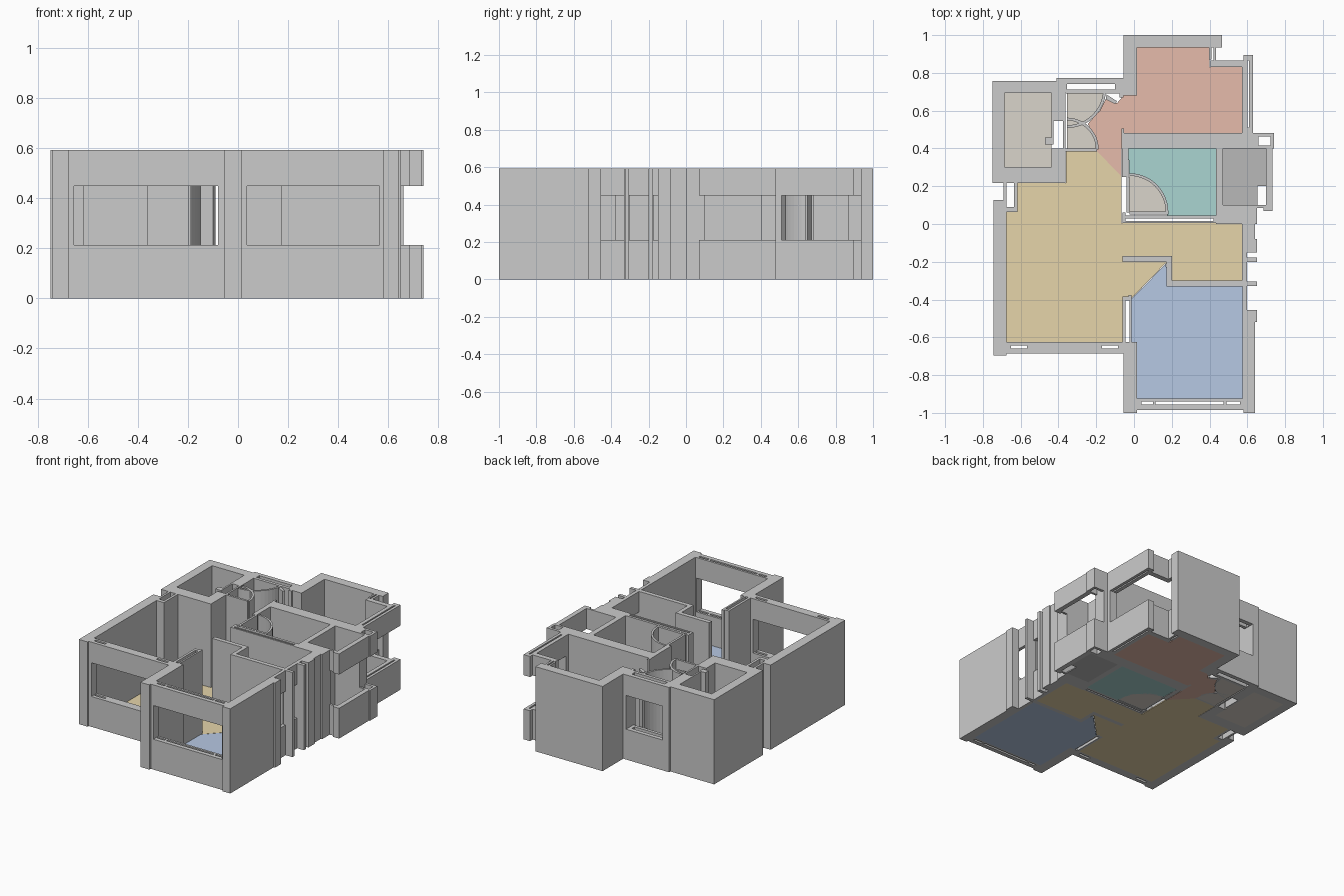
import bpy, bmesh, math

H, SILL, LINTEL = 0.592, 0.212, 0.448   # wall height, window opening bottom / top


def prism(bm, pts, z0, z1):
    """Extrude a plan outline from z0 to z1."""
    low = [bm.verts.new((x, y, z0)) for x, y in pts]
    top = [bm.verts.new((x, y, z1)) for x, y in pts]
    bm.faces.new(low[::-1])
    bm.faces.new(top)
    n = len(pts)
    for i in range(n):
        j = (i + 1) % n
        bm.faces.new((low[i], low[j], top[j], top[i]))


def rect(x0, x1, y0, y1):
    return [(x0, y0), (x1, y0), (x1, y1), (x0, y1)]


def arc(cx, cy, r, a0, a1, n=12):
    return [(cx + r * math.cos(math.radians(a0 + (a1 - a0) * i / n)),
             cy + r * math.sin(math.radians(a0 + (a1 - a0) * i / n))) for i in range(n + 1)]


def build(name, outlines, spans, color=None):
    bm = bmesh.new()
    for pts in outlines:
        for z0, z1 in spans:
            prism(bm, pts, z0, z1)
    bmesh.ops.recalc_face_normals(bm, faces=bm.faces)
    me = bpy.data.meshes.new(name)
    bm.to_mesh(me)
    bm.free()
    ob = bpy.data.objects.new(name, me)
    bpy.context.collection.objects.link(ob)
    if color:
        mat = bpy.data.materials.new(name + "_color")
        mat.diffuse_color = (*color, 1)
        me.materials.append(mat)
    return ob


def wall(name, *outlines):
    return build(name, outlines, [(0, H)])


def window(name, *outlines):
    return build(name, outlines, [(0, SILL), (LINTEL, H)])


def floor(name, pts, color):
    return build(name, [pts], [(0, 0.008)], color)


def slotted(x0, x1, y0, y1, s0, s1, slots):
    """Plan pieces of a sill running along x, with through slots between y = s0 and s1."""
    out = [rect(x0, x1, y0, s0), rect(x0, x1, s1, y1)]
    edge = x0
    for a, b in slots:
        out.append(rect(edge, a, s0, s1))
        edge = b
    out.append(rect(edge, x1, s0, s1))
    return out


# living room outer walls and front window
wall("living_left_wall", [(-0.743, -0.697), (-0.675, -0.697), (-0.675, 0.127), (-0.743, 0.127)])
wall("living_corner_frame", rect(-0.675, -0.655, -0.685, -0.625))
window("living_front_window",
       *slotted(-0.655, -0.08, -0.685, -0.625, -0.66, -0.643, [(-0.65, -0.567), (-0.17, -0.085)]))
wall("living_right_frame", rect(-0.08, -0.055, -0.685, -0.625))
# duct beside living room
wall("living_duct", rect(-0.69, -0.675, 0.063, 0.217), rect(-0.635, -0.617, 0.063, 0.217),
     rect(-0.675, -0.635, 0.063, 0.09))

# blue bedroom walls and front window
wall("bedroom_front_left_wall", rect(-0.055, 0.015, -1.0, -0.625), rect(0.015, 0.035, -0.985, -0.925))
window("bedroom_front_window",
       *slotted(0.035, 0.565, -0.985, -0.925, -0.955, -0.94, [(0.04, 0.1), (0.115, 0.475), (0.49, 0.56)]))
wall("bedroom_right_wall", [(0.58, -1.0), (0.64, -1.0), (0.64, -0.52), (0.65, -0.52), (0.65, -0.455),
                            (0.595, -0.455), (0.595, -0.52), (0.575, -0.52), (0.575, -0.925), (0.565, -0.925),
                            (0.565, -0.985), (0.58, -0.985)])
wall("bedroom_left_wall", rect(-0.062, -0.045, -0.625, -0.385), rect(-0.024, -0.012, -0.625, -0.4),
     rect(-0.045, -0.024, -0.405, -0.385), rect(-0.03, -0.012, -0.4, -0.375))
wall("bedroom_closet_wall", [(-0.06, -0.17), (0.2, -0.17), (0.2, -0.3), (0.58, -0.3), (0.58, -0.33),
                             (0.172, -0.33), (0.172, -0.2), (-0.06, -0.2)])

# right side corridor windows and posts
window("bedroom_side_window", rect(0.575, 0.598, -0.52, -0.328))
window("corridor_side_window", rect(0.573, 0.598, -0.305, -0.2), rect(0.573, 0.598, -0.177, -0.15))
wall("side_posts", rect(0.58, 0.65, -0.327, -0.305), rect(0.573, 0.65, -0.2, -0.177))
wall("corridor_end_wall", [(0.573, -0.15), (0.65, -0.15), (0.65, -0.08), (0.64, -0.08), (0.64, 0.0), (0.573, 0.0)])

# bath walls
wall("bath_front_wall", rect(-0.06, 0.435, 0.005, 0.017), rect(-0.06, 0.435, 0.028, 0.046),
     rect(-0.06, -0.045, 0.017, 0.06), rect(0.42, 0.435, 0.017, 0.028))
wall("bath_kitchen_wall", rect(-0.065, 0.66, 0.40, 0.482))
wall("bath_left_wall", rect(-0.063, -0.03, 0.25, 0.40), rect(-0.04, -0.025, 0.06, 0.25))
wall("bath_balcony_wall", rect(0.435, 0.472, 0.0, 0.40), rect(0.472, 0.65, 0.0, 0.10))
wall("bath_door_swing", arc(-0.025, 0.062, 0.207, 0, 90) + arc(-0.025, 0.062, 0.193, 90, 0))
wall("bath_door_leaf", rect(-0.025, 0.182, 0.05, 0.066))

# balcony bay, open band all round
window("balcony_bay_window", rect(0.70, 0.733, 0.10, 0.40), rect(0.685, 0.733, 0.07, 0.10),
       rect(0.65, 0.685, 0.085, 0.10), rect(0.66, 0.74, 0.463, 0.482), rect(0.722, 0.74, 0.415, 0.463),
       rect(0.66, 0.74, 0.40, 0.415))

# kitchen walls and corner window
wall("kitchen_back_wall", [(-0.055, 1.0), (0.465, 1.0), (0.465, 0.935), (0.41, 0.935), (0.41, 0.87),
                           (0.397, 0.87), (0.397, 0.935), (0.015, 0.935), (0.015, 0.68), (-0.055, 0.68)])
window("kitchen_corner_window", rect(0.405, 0.60, 0.83, 0.866), rect(0.573, 0.60, 0.51, 0.83),
       rect(0.61, 0.63, 0.51, 0.895), rect(0.58, 0.61, 0.866, 0.895), rect(0.42, 0.435, 0.866, 0.935))
wall("kitchen_side_post", rect(0.573, 0.63, 0.482, 0.51))
wall("kitchen_left_posts", rect(-0.077, -0.055, 0.67, 0.772), rect(-0.067, -0.052, 0.482, 0.505),
     [(-0.15, 0.66), (-0.10, 0.635), (-0.09, 0.65), (-0.145, 0.685)])

# store room walls with doorway on the right
wall("store_walls", rect(-0.748, -0.41, 0.693, 0.757), rect(-0.748, -0.685, 0.302, 0.693),
     rect(-0.748, -0.362, 0.217, 0.302), rect(-0.437, -0.362, 0.302, 0.40),
     rect(-0.437, -0.362, 0.545, 0.693), rect(-0.375, -0.362, 0.40, 0.545))
wall("store_door_frame", rect(-0.47, -0.425, 0.42, 0.457), rect(-0.437, -0.425, 0.457, 0.545))

# back hall, slotted window, door swings
wall("hall_frame", rect(-0.41, -0.36, 0.693, 0.772))
window("hall_back_window", *slotted(-0.36, -0.077, 0.69, 0.772, 0.712, 0.742, [(-0.355, -0.1)]))
wall("hall_front_wall", rect(-0.362, -0.195, 0.385, 0.40))
wall("hall_door_swings",
     arc(-0.355, 0.715, 0.207, -90, -7) + arc(-0.355, 0.715, 0.192, -7, -90),
     arc(-0.355, 0.395, 0.168, 0, 90) + arc(-0.355, 0.395, 0.153, 90, 0))

# floors
TAUPE = (0.70, 0.66, 0.60)
floor("living_floor", [(-0.36, 0.385), (-0.195, 0.385), (-0.065, 0.25), (-0.065, 0.005), (0.573, 0.005),
                       (0.573, -0.30), (0.2, -0.30), (0.2, -0.21), (0.165, -0.21), (-0.01, -0.39),
                       (-0.06, -0.39), (-0.06, -0.625), (-0.675, -0.625), (-0.675, 0.063),
                       (-0.617, 0.063), (-0.617, 0.217), (-0.36, 0.217)], (0.79, 0.66, 0.40))
floor("bedroom_floor", [(0.17, -0.21), (0.175, -0.33), (0.578, -0.33), (0.575, -0.925), (0.015, -0.925),
                        (0.015, -0.625), (-0.025, -0.625), (-0.012, -0.395)], (0.47, 0.58, 0.77))
floor("kitchen_floor", [(0.015, 0.935), (0.397, 0.935), (0.40, 0.83), (0.573, 0.83), (0.573, 0.48),
                        (-0.065, 0.48), (-0.065, 0.25), (-0.195, 0.385), (-0.205, 0.46), (-0.245, 0.53),
                        (-0.18, 0.6), (-0.15, 0.66), (-0.09, 0.64), (-0.055, 0.68), (0.015, 0.68)],
      (0.79, 0.50, 0.41))
floor("bath_floor", arc(-0.025, 0.062, 0.2, 90, 0) + [(0.175, 0.046), (0.435, 0.046), (0.435, 0.40),
                                                      (-0.03, 0.40)], (0.40, 0.66, 0.64))
floor("bath_door_floor", [(-0.025, 0.062)] + arc(-0.025, 0.062, 0.2, 0, 90), TAUPE)
floor("balcony_floor", [(0.472, 0.10), (0.655, 0.10), (0.655, 0.20), (0.70, 0.20), (0.70, 0.40), (0.472, 0.40)],
      (0.48, 0.48, 0.48))
floor("store_floor", rect(-0.685, -0.437, 0.302, 0.693), TAUPE)
floor("hall_back_floor", [(-0.355, 0.69)] + arc(-0.355, 0.715, 0.2, -90, -7), TAUPE)
floor("hall_front_floor", [(-0.355, 0.395)] + arc(-0.355, 0.395, 0.16, 0, 90), TAUPE)
